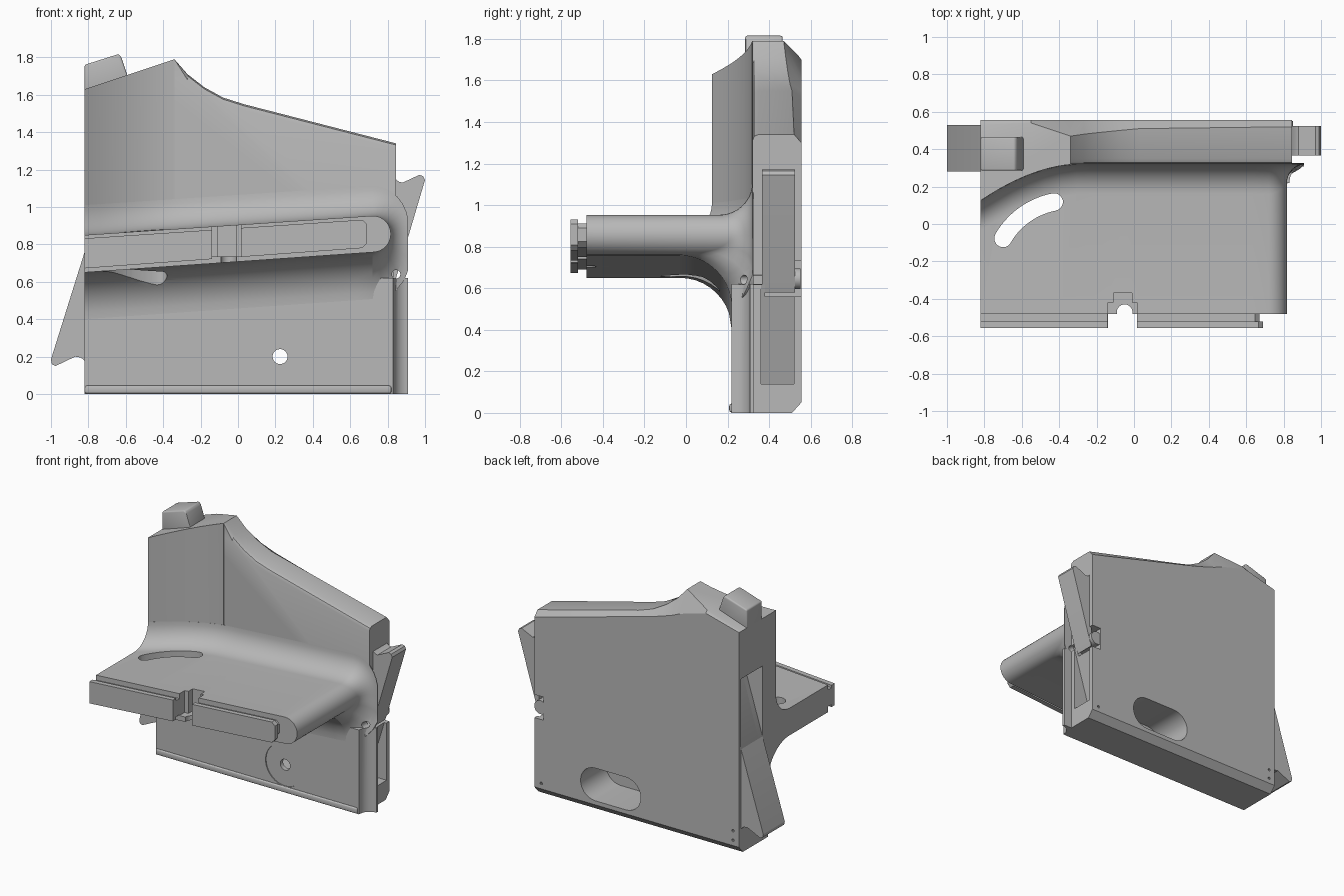
import bpy, bmesh, math

if "Cube" in bpy.data.objects:
    bpy.data.objects.remove(bpy.data.objects["Cube"])

grey = bpy.data.materials.new("plain_grey")
grey.diffuse_color = (0.48, 0.48, 0.48, 1)
grey.use_nodes = True
grey.node_tree.nodes["Principled BSDF"].inputs["Base Color"].default_value = grey.diffuse_color


def finish(name, bm):
    bmesh.ops.recalc_face_normals(bm, faces=bm.faces[:])
    me = bpy.data.meshes.new(name)
    bm.to_mesh(me)
    bm.free()
    me.materials.append(grey)
    ob = bpy.data.objects.new(name, me)
    bpy.context.collection.objects.link(ob)
    return ob


def loft(name, rings):
    """Join closed rings of points and cap both ends."""
    bm = bmesh.new()
    vs = [[bm.verts.new(p) for p in r] for r in rings]
    n = len(rings[0])
    for a, b in zip(vs, vs[1:]):
        for i in range(n):
            j = (i + 1) % n
            bm.faces.new((a[i], a[j], b[j], b[i]))
    bm.faces.new(vs[0][::-1])
    bm.faces.new(vs[-1])
    return finish(name, bm)


def prism(name, pts, axis, a, b):
    """Extrude an outline: axis y takes (x, z) points, axis z takes (x, y)."""
    put = (lambda p, d: (p[0], d, p[1])) if axis == "y" else (lambda p, d: (p[0], p[1], d))
    return loft(name, [[put(p, a) for p in pts], [put(p, b) for p in pts]])


def box_y(name, x0, x1, z0, z1, y0, y1):
    return prism(name, [(x0, z0), (x1, z0), (x1, z1), (x0, z1)], "y", y0, y1)


def arc(cx, cy, r, a0, a1, n):
    return [(cx + r * math.cos(math.radians(a0 + (a1 - a0) * i / n)),
             cy + r * math.sin(math.radians(a0 + (a1 - a0) * i / n))) for i in range(n + 1)]


def circle(cx, cy, r, n=32):
    return arc(cx, cy, r, 0, 360, n)[:-1]


def apply_mod(ob, mod):
    bpy.context.view_layer.objects.active = ob
    bpy.ops.object.modifier_apply(modifier=mod.name)


def cut(cutter, *targets):
    for ob in targets:
        m = ob.modifiers.new("cut", "BOOLEAN")
        m.operation, m.solver, m.object = "DIFFERENCE", "EXACT", cutter
        apply_mod(ob, m)
    bpy.data.objects.remove(cutter)


def bevel(ob, width, seg=3):
    m = ob.modifiers.new("bevel", "BEVEL")
    m.width, m.segments, m.limit_method = width, seg, "ANGLE"
    apply_mod(ob, m)


LEFT, RIGHT, BACK = -0.82, 0.845, 0.555


def wall_y(x):
    """Front of the upper wall, which sweeps forward on the left."""
    s = max(0, (-0.3 - x) / 0.52)
    return 0.32 - 0.195 * s ** 1.8


# Back plate: outline with rounded front top edge and chamfered back edge
top = [(LEFT, 1.63, 1.63, .53, 0), (-.55, 1.72, 1.70, .54, 0), (-.34, 1.79, 1.64, .47, 0),
       (-.27, 1.71, 1.61, .48, .03), (-.18, 1.64, 1.58, .49, .03), (-.08, 1.585, 1.55, .50, .03),
       (.03, 1.55, 1.52, .51, .03), (.845, 1.34, 1.30, .52, .03)]
low = [(RIGHT, 0, .05, .51, 0), (LEFT, 0, .05, .51, 0)]
edge = top + low
plate = loft("back_plate", [
    [(x, .32, a - f) for x, a, b, y, f in edge],
    [(x, .328, a - f * .3) for x, a, b, y, f in edge],
    [(x, .35, a) for x, a, b, y, f in edge],
    [(x, y, a) for x, a, b, y, f in edge],
    [(x, BACK, b) for x, a, b, y, f in edge]])

# Lower wall with flared right edge
wall = prism("lower_wall", [(LEFT, .325), (LEFT, .22), (.83, .22)]
             + arc(.91, .23, .078, 180, 90, 8) + [(.91, .325)], "z", 0, .62)
lip = prism("bottom_lip", [(LEFT, .002), (.82, .002), (.82, .045), (LEFT, .045)], "y", .208, .24)
bevel(lip, .012)

# Shelf: rounded bar whose top, end and underside flare into the walls
CX, CZ, CR, N, M = .72, .8555, .0975, 18, 16
rings = []
for k in range(-1, 12):
    t = math.radians(90 * min(max(k, 0), 10) / 10)
    ring = []

    def add(x, z, nx, nz, r, yw):
        d = r * (1 - math.cos(t))
        y = -.48 if k < 0 else (.325 if k == 11 else yw - r * (1 - math.sin(t)))
        ring.append((min(x + nx * d, .91), y, z + nz * d))

    xs = [LEFT + (CX - LEFT) * i / N for i in range(N + 1)]
    for x in xs:
        add(x, .85 + .0669 * (x - LEFT), 0, 1, .16, wall_y(x))
    for i in range(1, M):
        a = math.radians(90 - 180 * i / M)
        c, s = math.cos(a), math.sin(a)
        r = .1 + (.06 if s > 0 else .15) * s * s
        yw = .32 - .1 * max(0, (-math.degrees(a) - 45) / 45)
        add(CX + CR * c, CZ + CR * s, c, s, r, yw)
    for x in reversed(xs):
        add(x, .65 + .07 * (x - LEFT), 0, -1, .25, .22)
    rings.append(ring)
shelf = loft("shelf", rings)

# Curved upper wall on the left, with a sloping top
bx = [LEFT + .48 * i / 14 for i in range(15)]
outline = [(x, wall_y(x)) for x in bx] + [(-.34, .33), (LEFT, .33)]
bulge = loft("curved_upper_wall", [[(x, y, .88) for x, y in outline],
                                   [(x, y, 1.63 + (x - LEFT) / 3) for x, y in outline]])

# Top tab
tab = prism("top_tab", [(LEFT, 1.6), (LEFT, 1.76), (-.64, 1.817), (-.625, 1.805),
                        (-.59, 1.70), (-.59, 1.62)], "y", .285, .465)
bevel(tab, .012)

# Side wedges and the sloped recesses that continue them
prism("left_wedge", [(-.8, .80), (LEFT, .76), (-1, .185), (-.995, .16), (-.975, .15),
                     (-.87, .2), (-.84, .195), (-.8, .16)], "y", .28, .53)
prism("right_wedge", [(.83, .58), (RIGHT, .62), (1, 1.145), (.99, 1.165), (.97, 1.172),
                      (.88, 1.13), (.86, 1.135), (.83, 1.16)], "y", .365, .525)
cut(prism("left_recess", [(-.835, .71), (-.66, 1.28), (-.835, 1.28)], "y", .28, .53),
    plate, shelf, bulge)
cut(prism("right_recess", [(.86, .67), (.70, .14), (.86, .14)], "y", .36, .52), plate)

# Side notch with a small clip bar across it
cut(box_y("side_notch", .77, .95, .56, .73, .38, .6), plate)
cut(box_y("side_groove", .80, .95, .62, .66, .30, .4), plate)
prism("notch_clip", circle(.80, .645, .05, 20), "y", .38, .55)

# Slotted pocket in the back, round seat and holes
pocket = arc(.35, .2, .12, -90, 90, 14) + arc(.10, .2, .12, 90, 270, 14)
cut(prism("back_pocket", pocket, "y", .26, .6), plate, wall)
cut(prism("round_seat", circle(.225, .2, .155, 48), "y", .1, .227), wall)
cut(prism("bolt_hole", circle(.225, .2, .04), "y", .1, .6), wall, plate)
cut(prism("flange_hole", circle(.845, .64, .023, 20), "y", .05, .4), shelf, wall, plate)
for x, z in ((.79, .09), (-.77, .16), (-.77, .09)):
    cut(prism("pin_hole", circle(x, z, .01, 10), "y", .53, .6), plate)

# Curved slot through the shelf
slot = (arc(-.35, -.28, .452, 101, 150, 14) + arc(-.7, -.0775, .047, 150, 330, 8)[1:-1]
        + arc(-.35, -.28, .358, 150, 101, 14) + arc(-.427, .118, .047, -79, 101, 8)[1:-1])
cut(prism("curved_slot", slot, "z", .3, 1.2), shelf)

# Stepped notch at the front of the shelf
notch = [(-.14, -.6), (.015, -.6), (.015, -.42), (-.01, -.42), (-.01, -.37),
         (-.11, -.37), (-.11, -.42), (-.14, -.42)]
cut(prism("front_notch", notch, "z", .735, 1.2), shelf)
cut(prism("front_bore", circle(-.05, -.472, .042), "z", .4, 1.2), shelf)

# Front rail in two lengths: a narrow neck and a wider lip
for side, x0, x1 in (("left", LEFT, -.14), ("right", .015, .69)):
    for part, g, y0, y1 in (("neck", .018, -.53, -.47), ("lip", 0, -.557, -.52)):
        zb = lambda x: .672 + .073 * (x - LEFT) + g
        zt = lambda x: .832 + .067 * (x - LEFT) - g
        e = x1 - g if side == "right" else x1
        c = .025 if side == "right" else .001
        prism(side + "_rail_" + part,
              [(x0, zb(x0)), (e - c, zb(e - c)), (e, zb(e) + c), (e, zt(e) - c),
               (e - c, zt(e - c)), (x0, zt(x0))], "y", y0, y1)

# Smooth curved surfaces while keeping edges crisp
bpy.ops.object.select_all(action="SELECT")
bpy.context.view_layer.objects.active = plate
bpy.ops.object.shade_smooth_by_angle(angle=math.radians(28))
